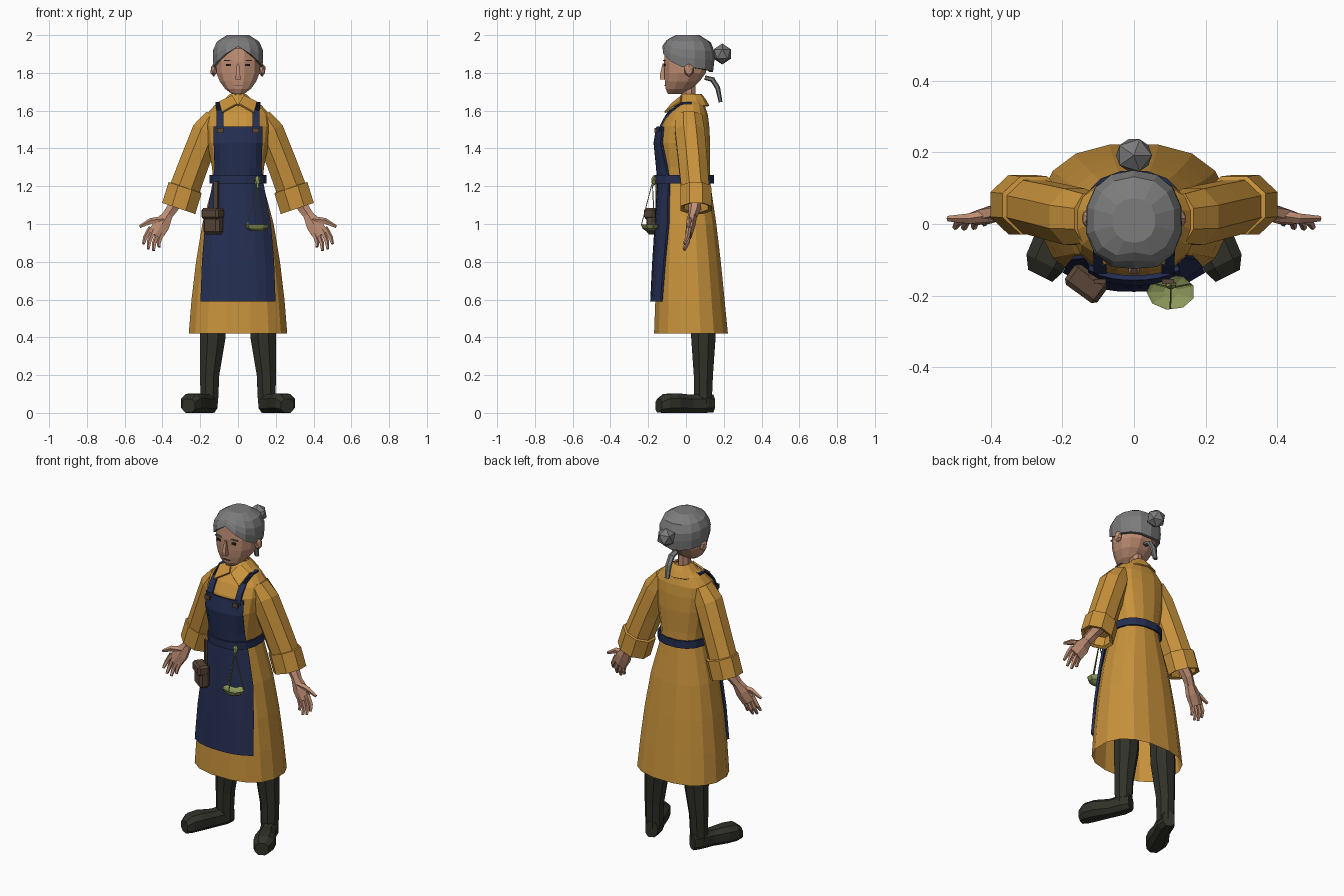
import bpy, bmesh, math
from mathutils import Vector, Matrix

if "Cube" in bpy.data.objects:
    bpy.data.objects.remove(bpy.data.objects["Cube"])

def material(name, r, g, b):
    m = bpy.data.materials.new(name)
    m.diffuse_color = (r, g, b, 1)
    m.use_nodes = True
    m.node_tree.nodes["Principled BSDF"].inputs["Base Color"].default_value = m.diffuse_color
    return m

ORANGE = material("ochre_cloth", 0.58, 0.29, 0.045)
NAVY = material("navy_cloth", 0.018, 0.028, 0.085)
SKIN = material("skin", 0.52, 0.27, 0.175)
GREY = material("grey_hair", 0.2, 0.2, 0.205)
BOOT = material("dark_boot", 0.03, 0.031, 0.022)
LEATHER = material("brown_leather", 0.1, 0.06, 0.038)
BRASS = material("green_brass", 0.26, 0.31, 0.1)
DARK = material("dark_eye", 0.02, 0.015, 0.012)
Z = Vector((0, 0, 1))
Y = Vector((0, 1, 0))

def finish(name, bm, mat, thick=0):
    bmesh.ops.recalc_face_normals(bm, faces=bm.faces)
    me = bpy.data.meshes.new(name)
    bm.to_mesh(me)
    bm.free()
    me.materials.append(mat)
    ob = bpy.data.objects.new(name, me)
    bpy.context.collection.objects.link(ob)
    if thick:
        mod = ob.modifiers.new("thickness", "SOLIDIFY")
        mod.thickness, mod.offset = thick, 0
    return ob

def spow(v, p):
    return math.copysign(abs(v) ** p, v)

def skin_rings(name, rings, mat, caps=(True, True), thick=0):
    bm = bmesh.new()
    rows = [[bm.verts.new(p) for p in r] for r in rings]
    n = len(rows[0])
    for a, b in zip(rows, rows[1:]):
        for i in range(n):
            j = (i + 1) % n
            bm.faces.new((a[i], a[j], b[j], b[i]))
    for row, cap in zip((rows[0], rows[-1]), caps):
        if cap:
            bm.faces.new(row)
    return finish(name, bm, mat, thick)

def loft(name, rings, mat, n=8, axis=None, ref=Y, e=2.0, side=1, caps=(True, True), thick=0):
    """rings: (x, y, z, half_width, half_depth); axis None follows the path"""
    pts = [Vector(r[:3]) for r in rings]
    out = []
    for k, r in enumerate(rings):
        t = (axis or pts[min(k + 1, len(pts) - 1)] - pts[max(k - 1, 0)]).normalized()
        v = (ref - t * ref.dot(t)).normalized()
        u = v.cross(t)
        ring = []
        for i in range(n):
            a = 2 * math.pi * (i + 0.5) / n
            p = pts[k] + u * r[3] * spow(math.cos(a), 2 / e) + v * r[4] * spow(math.sin(a), 2 / e)
            ring.append((p.x * side, p.y, p.z))
        out.append(ring)
    return skin_rings(name, out, mat, caps, thick)

def box(name, loc, size, mat, rot=0, bevel=0):
    bm = bmesh.new()
    bmesh.ops.create_cube(bm, size=1, matrix=Matrix.Diagonal((*size, 1)))
    if bevel:
        bmesh.ops.bevel(bm, geom=bm.edges[:], offset=bevel, segments=1, affect='EDGES')
    bmesh.ops.transform(bm, matrix=Matrix.Translation(loc) @ Matrix.Rotation(rot, 4, 'Z'), verts=bm.verts)
    return finish(name, bm, mat)

def ball(name, loc, scale, mat, sub=1):
    bm = bmesh.new()
    bmesh.ops.create_icosphere(bm, subdivisions=sub, radius=1,
                               matrix=Matrix.Translation(loc) @ Matrix.Diagonal((*scale, 1)))
    return finish(name, bm, mat)

def plate(name, pts, mat, thick=0.006):
    bm = bmesh.new()
    bm.faces.new([bm.verts.new(p) for p in pts])
    return finish(name, bm, mat, thick)

# Dress: (z, half width, front y, back y)
DRESS = [(0.42, .265, -.172, .225), (0.6, .25, -.165, .207), (0.8, .226, -.155, .187),
         (1.0, .192, -.142, .163), (1.22, .132, -.128, .13), (1.3, .14, -.135, .128),
         (1.43, .165, -.148, .13), (1.52, .175, -.132, .125), (1.58, .17, -.1, .117),
         (1.63, .125, -.058, .1), (1.67, .045, -.015, .075)]
loft("dress", [(0, (f + b) / 2, z, w, (b - f) / 2) for z, w, f, b in DRESS],
     ORANGE, n=16, axis=Z, e=2.4, caps=(False, True))

def front_y(x, z):
    for a, b in zip(DRESS, DRESS[1:]):
        if a[0] <= z <= b[0]:
            t = (z - a[0]) / (b[0] - a[0])
            w, f, k = [a[i] + (b[i] - a[i]) * t for i in (1, 2, 3)]
            q = min(abs(x) / w, 0.88)
            return (f + k) / 2 - (k - f) / 2 * (1 - q ** 2.4) ** (1 / 2.4)

# Apron follows the dress front
bm = bmesh.new()
rows = []
for z, w in [(.59, .195), (.8, .187), (1.0, .17), (1.22, .13), (1.3, .12), (1.43, .125), (1.515, .125)]:
    rows.append([bm.verts.new((w * i / 4, front_y(w * i / 4, z) - .017, z)) for i in range(-4, 5)])
for a, b in zip(rows, rows[1:]):
    for i in range(8):
        bm.faces.new((a[i], a[i + 1], b[i + 1], b[i]))
finish("apron", bm, NAVY, 0.014)
loft("apron_belt", [(0, -.01, z, .148, .155) for z in (1.215, 1.26)], NAVY, n=16, axis=Z, e=2.4,
     caps=(False, False), thick=.01)

# Collar band and two pointed flaps
loft("collar", [(0, .03, 1.685, .042, .05), (0, .03, 1.66, .07, .07), (0, .03, 1.625, .11, .09)],
     ORANGE, n=10, axis=Z, caps=(False, False), thick=.008)
for s in (1, -1):
    plate("collar_flap", [(.004 * s, -.075, 1.635), (.03 * s, -.022, 1.678), (.1 * s, -.03, 1.645),
                          (.085 * s, -.112, 1.59)], ORANGE, .01)

# Head
loft("neck", [(0, .015, 1.62, .038, .04), (0, .015, 1.78, .034, .038)], SKIN, n=8, axis=Z)
loft("head", [(0, -.06, 1.688, .032, .036), (0, -.04, 1.715, .07, .07), (0, -.02, 1.755, .1, .095),
              (0, -.005, 1.8, .118, .113), (0, .0, 1.86, .12, .12), (0, .005, 1.93, .115, .118),
              (0, .005, 1.965, .08, .08)], SKIN, n=12, axis=Z, e=2.2)
loft("nose", [(0, -.115, 1.765, .022, .03), (0, -.122, 1.785, .017, .024), (0, -.118, 1.85, .008, .008)],
     SKIN, n=4, axis=Z)
box("mouth", (0, -.112, 1.732), (.045, .008, .004), LEATHER)
for s in (1, -1):
    ball("ear", (.128 * s, .015, 1.815), (.02, .028, .036), SKIN)
    box("eye", (.05 * s, -.113, 1.842), (.026, .008, .012), DARK, .12 * s)
    box("eyebrow", (.052 * s, -.114, 1.866), (.045, .008, .007), GREY, .12 * s)

# Hair cap: hairline height depends on direction, parted at the front
def hair_point(a, t, n=14):
    d = abs((a + math.pi / 2 + math.pi) % (2 * math.pi) - math.pi)   # 0 = front, pi = back
    low = 1.94 - .105 * min(d / 1.2, 1) - .03 * max(0, (d - 1.2) / 1.94)
    z = low + (2.0 - low) * t
    prof = [(1.78, .9), (1.83, .96), (1.9, 1.0), (1.945, .94), (1.98, .75), (2.001, .42)]
    for p, q in zip(prof, prof[1:]):
        if p[0] <= z <= q[0]:
            r = p[1] + (q[1] - p[1]) * (z - p[0]) / (q[0] - p[0])
    return (.138 * r * spow(math.cos(a), .9), .01 + .143 * r * spow(math.sin(a), .9), z)

N = 14
angles = [-math.pi / 2 + 2 * math.pi * i / N for i in range(N)]
hair = [[hair_point(a, t) for a in angles] for t in (0, .3, .55, .8, 1)]
rim = [(x * .86, .01 + (y - .01) * .86, z) for x, y, z in hair[0]]
skin_rings("hair_cap", [rim] + hair, GREY, caps=(False, True))
ball("hair_bun", (0, .192, 1.9), (.056, .053, .056), GREY)
loft("hair_strand", [(0, .1, 1.775, .018, .012), (0, .14, 1.765, .02, .014), (0, .168, 1.72, .019, .013),
                     (0, .183, 1.645, .015, .01)], GREY, n=6, ref=Vector((0, 1, .9)))

ARM = Vector((.32, 0, -.95))
for s in (1, -1):
    # Sleeve and turned-up cuff
    loft("sleeve", [(.125, .015, 1.575, .05, .075), (.165, .02, 1.49, .085, .085),
                    (.225, .035, 1.34, .085, .083), (.288, .05, 1.17, .088, .08)],
         ORANGE, n=8, axis=Vector((.42, 0, -.9)), side=s)
    loft("cuff", [(.278, .052, 1.195, .085, .078), (.28, .052, 1.192, .1, .088), (.314, .054, 1.082, .1, .09),
                  (.312, .054, 1.087, .08, .07), (.295, .054, 1.14, .07, .06)],
         ORANGE, n=8, axis=ARM, side=s)
    # Forearm, palm and fingers
    loft("forearm", [(.29, .052, 1.16, .035, .035), (.35, .045, 1.08, .034, .032),
                     (.378, .035, 1.04, .03, .025)], SKIN, n=6, side=s)
    loft("palm", [(.37, .035, 1.05, .03, .024), (.405, .025, .995, .05, .025), (.44, .015, .94, .048, .018)],
         SKIN, n=6, side=s)
    loft("thumb", [(.395, .025, 1.02, .022, .02), (.46, .015, 1.015, .017, .015), (.52, .015, .985, .008, .008)],
         SKIN, n=5, side=s)
    for bx, bz, tx, ty, tz in [(.472, .962, .5, -.01, .895), (.455, .95, .475, -.012, .868),
                               (.432, .935, .447, -.01, .86), (.412, .93, .418, 0, .878)]:
        loft("finger", [(bx - .01, .015, bz + .02, .013, .013), ((bx + tx) / 2 + .004, .008, (bz + tz) / 2, .013, .012),
                        (tx, ty, tz, .008, .008)], SKIN, n=5, side=s)
    # Apron strap and buckle
    loft("apron_strap", [(.095, front_y(.095, z) - .014, z, .021, .006) for z in (1.49, 1.52, 1.56, 1.6)] +
         [(.1, -.02, 1.637, .021, .006), (.1, .03, 1.64, .021, .006)], NAVY, n=4, side=s,
         ref=Vector((0, 1, .6)), e=5)
    box("strap_buckle", (.095 * s, -.16, 1.495), (.034, .012, .026), LEATHER)
    # Boot shaft and foot turned outward
    loft("boot_shaft", [(.13, .09, .56, .075, .073), (.133, .092, .4, .073, .07), (.15, .092, .2, .055, .055),
                        (.152, .09, .05, .05, .05)], BOOT, n=8, axis=Z, side=s)
    loft("boot_foot", [(.138, .138, .05, .035, .05), (.152, .095, .05, .05, .053), (.185, .02, .048, .047, .051),
                       (.225, -.055, .052, .062, .055), (.25, -.11, .05, .06, .053), (.262, -.145, .038, .04, .038)],
         BOOT, n=8, axis=Vector((.45, -.9, 0)), ref=Z, e=2.6, side=s)

# Belt pouch with flap and hanger
turn = math.radians(-36)
box("pouch", (-.13, -.162, 1.01), (.105, .062, .13), LEATHER, turn, .015)
box("pouch_flap", (-.134, -.167, 1.055), (.112, .07, .06), LEATHER, turn, .012)
box("pouch_hanger", (-.115, -.15, 1.15), (.025, .012, .15), LEATHER, turn)

# Hanging weighing pan: dish, cords and hook
cx, cy = .103, -.19
loft("scale_pan", [(cx, cy, .962, .025, .02), (cx, cy, .975, .055, .04), (cx, cy, .998, .068, .05),
                   (cx, cy, .992, .058, .042), (cx, cy, .978, .02, .018)], BRASS, n=9, axis=Z)
for i in range(3):
    a = 2 * math.pi * i / 3 + .5
    loft("scale_cord", [(cx + .062 * math.cos(a), cy + .046 * math.sin(a), .995, .003, .003),
                        (cx, -.178, 1.22, .003, .003)], BRASS, n=4)
ball("scale_hook", (cx, -.17, 1.23), (.017, .014, .03), BRASS)
